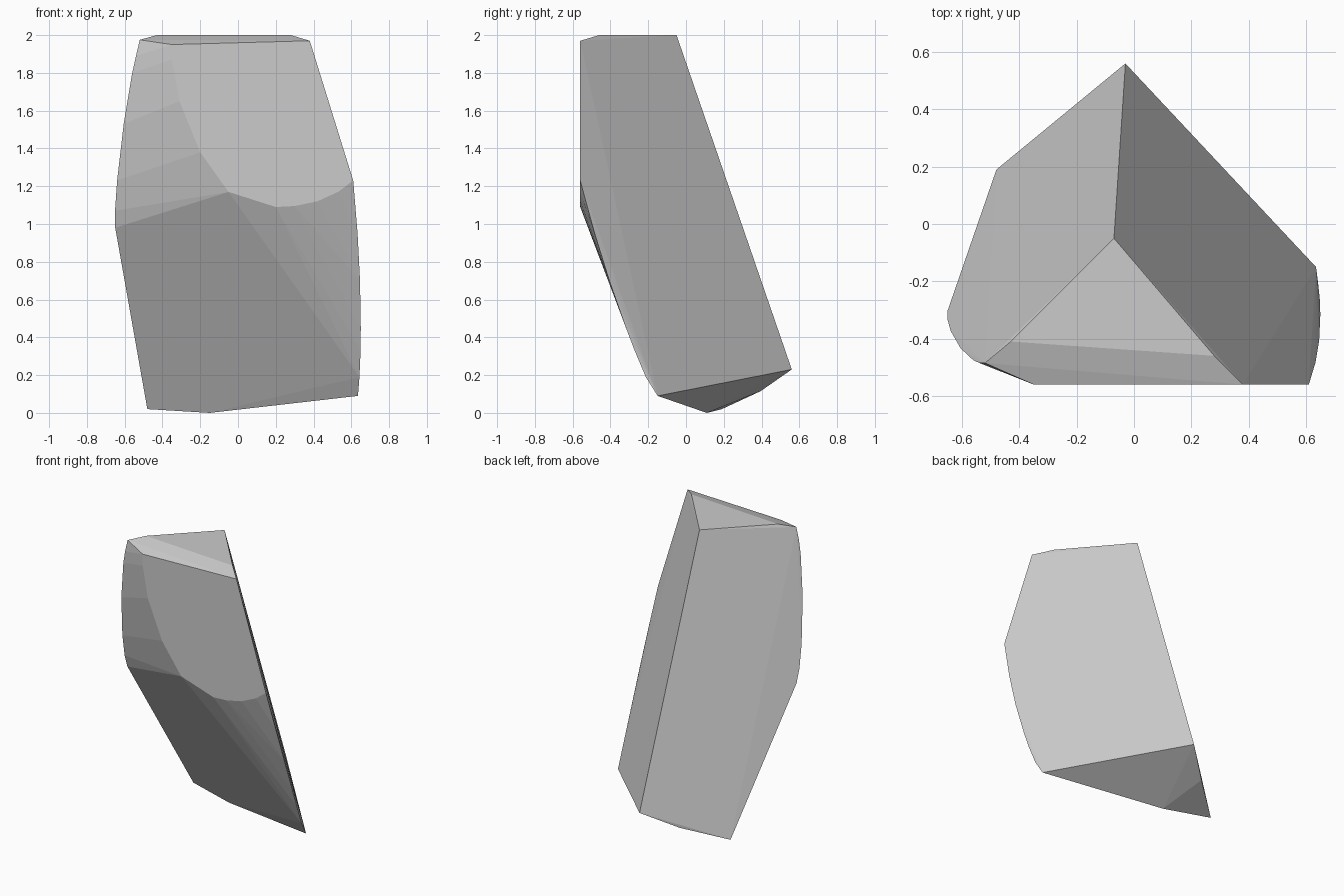
import bpy, bmesh

if "Cube" in bpy.data.objects:
    bpy.data.objects.remove(bpy.data.objects["Cube"])

# Flat crown and its sloped front chamfer
crown = [(-0.07, -0.05, 2.0), (-0.43, -0.41, 2.0), (0.28, -0.46, 2.0),
         (-0.52, -0.485, 1.975), (-0.35, -0.56, 1.95), (0.38, -0.56, 1.97)]

# Outline of the upright front facet (x, z), lying on y = -0.56
front_rim = [(0.61, 1.23), (0.53, 1.17), (0.42, 1.12), (0.30, 1.095), (0.20, 1.09),
             (-0.05, 1.17), (-0.20, 1.38), (-0.31, 1.65), (-0.35, 1.87)]

# Worn outer edges (x, z), placed on the two large back cleavage planes
left_edge = [(-0.54, 1.89), (-0.56, 1.80), (-0.605, 1.53), (-0.64, 1.23),
             (-0.651, 1.07), (-0.65, 0.98)]
right_edge = [(0.633, 0.95), (0.646, 0.70), (0.65, 0.45), (0.649, 0.33), (0.643, 0.19)]

# Pointed underside
base = [(-0.48, 0.19, 0.02), (-0.15, 0.11, 0.0), (0.635, -0.15, 0.09),
        (-0.03, 0.56, 0.23), (-0.23, 0.395, 0.115)]


def on_left_plane(x, z):
    return (x, -0.05 + (x + 0.07) + 0.322 * (2 - z), z)


def on_right_plane(x, z):
    return (x, -0.05 + (0.13 * (2 - z) - 0.41 * (x + 0.07)) / 0.35, z)


points = crown + base
points += [(x, -0.56, z) for x, z in front_rim]
points += [on_left_plane(x, z) for x, z in left_edge]
points += [on_right_plane(x, z) for x, z in right_edge]

# Wrap the corner points into one convex stone
bm = bmesh.new()
for p in points:
    bm.verts.new(p)
hull = bmesh.ops.convex_hull(bm, input=bm.verts[:])
loose = {v for v in hull["geom_interior"] + hull["geom_unused"]
         if isinstance(v, bmesh.types.BMVert)}
bmesh.ops.delete(bm, geom=list(loose), context="VERTS")
# Merge nearly coplanar triangles into clean flat facets
bmesh.ops.dissolve_limit(bm, angle_limit=0.03, verts=bm.verts[:], edges=bm.edges[:])
bmesh.ops.recalc_face_normals(bm, faces=bm.faces[:])

mesh = bpy.data.meshes.new("stone_chunk")
bm.to_mesh(mesh)
bm.free()
stone = bpy.data.objects.new("stone_chunk", mesh)
bpy.context.collection.objects.link(stone)

grey = bpy.data.materials.new("stone_grey")
grey.diffuse_color = (0.6, 0.6, 0.6, 1)
grey.use_nodes = True
grey.node_tree.nodes["Principled BSDF"].inputs["Base Color"].default_value = grey.diffuse_color
mesh.materials.append(grey)
